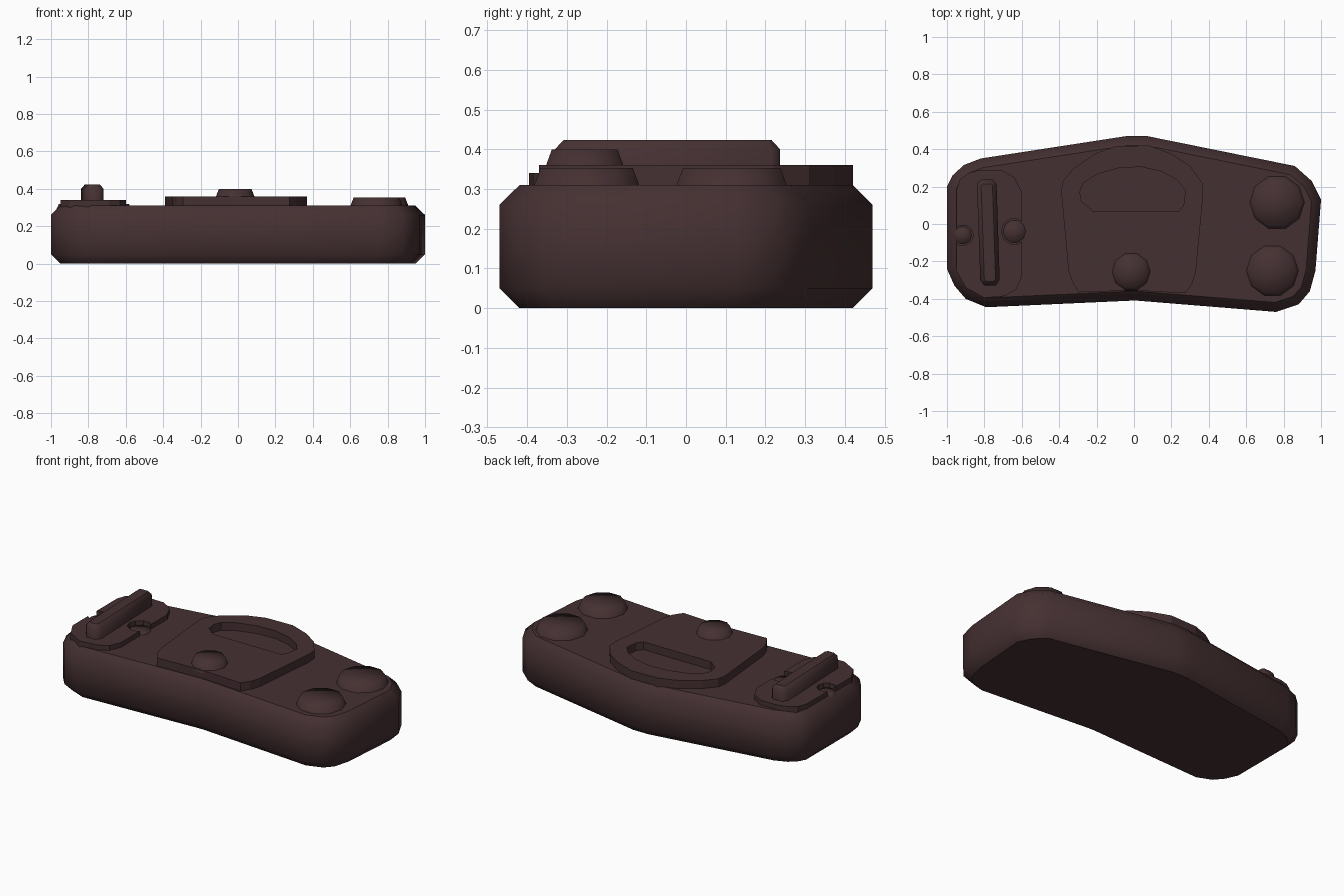
import bpy, bmesh, math
from mathutils import Vector

if "Cube" in bpy.data.objects:
    bpy.data.objects.remove(bpy.data.objects["Cube"])

plastic = bpy.data.materials.new("dark_brown")
plastic.diffuse_color = (0.060, 0.030, 0.032, 1)
plastic.use_nodes = True
plastic.node_tree.nodes["Principled BSDF"].inputs["Base Color"].default_value = plastic.diffuse_color


def offset(pts, d):
    """Shrink a counter-clockwise outline by d with mitred corners."""
    out, n = [], len(pts)
    for i in range(n):
        a, b, c = (Vector(pts[j % n]) for j in (i - 1, i, i + 1))
        u, v = (b - a).normalized(), (c - b).normalized()
        n1, n2 = Vector((-u.y, u.x)), Vector((-v.y, v.x))
        out.append(tuple(b + (n1 + n2) * d / (1 + n1.dot(n2))))
    return out


def loft(name, outline, levels, smooth_sides=False, smooth_caps=False):
    """Stack copies of an outline; levels are (z, inset) pairs."""
    bm = bmesh.new()
    rings = [[bm.verts.new((x, y, z)) for x, y in offset(outline, d)] for z, d in levels]
    n = len(outline)
    for lo, hi in zip(rings, rings[1:]):
        for i in range(n):
            f = bm.faces.new((lo[i], lo[(i + 1) % n], hi[(i + 1) % n], hi[i]))
            f.smooth = smooth_sides
    bottom = bm.faces.new(rings[0][::-1])
    top = bm.faces.new(rings[-1])
    if smooth_caps:  # fan cap whose soft normals read as a dome
        top.smooth = True
        bmesh.ops.poke(bm, faces=[top])
    bm.normal_update()
    me = bpy.data.meshes.new(name)
    bm.to_mesh(me)
    bm.free()
    me.materials.append(plastic)
    ob = bpy.data.objects.new(name, me)
    bpy.context.collection.objects.link(ob)
    return ob


def circle(x, y, r, n=10):
    return [(x + r * math.cos(2 * math.pi * i / n), y + r * math.sin(2 * math.pi * i / n))
            for i in range(n)]


def cut(ob, cutter):
    cutter.hide_render = True
    cutter.hide_viewport = True
    m = ob.modifiers.new("cut", 'BOOLEAN')
    m.operation, m.object, m.solver = 'DIFFERENCE', cutter, 'EXACT'


# Main casing, gently bent like a boomerang, chamfered top and bottom
casing = [(-.04, .47), (-.82, .35), (-.91, .315), (-.97, .26), (-1, .2), (-1, -.24),
          (-.96, -.33), (-.9, -.4), (-.79, -.445), (-.02, -.41), (.02, -.41), (.76, -.47),
          (.88, -.43), (.94, -.36), (.97, -.25), (1, .13), (.95, .23), (.86, .31), (.07, .47)]
loft("casing", casing, [(0, .05), (.05, 0), (.26, 0), (.31, .05)], smooth_sides=True)

# Raised centre panel with a half-moon window
panel = [(-.1, .415), (-.2, .38), (-.32, .3), (-.38, .23), (-.39, .18), (-.35, -.25),
         (-.33, -.31), (-.295, -.365), (0, -.355), (.275, -.37), (.31, -.32), (.33, -.26),
         (.37, .16), (.365, .22), (.3, .31), (.2, .375), (.08, .42)]
window = [(-.08, .3), (-.2, .265), (-.27, .22), (-.29, .17), (-.28, .12), (-.22, .07),
          (.24, .07), (.265, .1), (.275, .18), (.23, .235), (.15, .28), (.04, .305)]
centre_panel = loft("centre_panel", panel, [(.3, 0), (.36, 0)])
cut(centre_panel, loft("window_cutter", window, [(.312, 0), (.4, 0)]))

# Raised side plate with two notches, each holding a low stud
plate = [(-.82, .29), (-.88, .275), (-.93, .24), (-.95, .18), (-.95, -.25), (-.9, -.34),
         (-.8, -.395), (-.69, -.385), (-.63, -.35), (-.6, -.28), (-.6, .17), (-.64, .25),
         (-.71, .29)]
side_plate = loft("side_plate", plate, [(.3, 0), (.34, 0)])
for side, x, y, r in (("outer", -.915, -.06, .056), ("inner", -.64, -.04, .07)):
    cut(side_plate, loft(side + "_notch_cutter", circle(x, y, r), [(.28, 0), (.4, 0)]))
    loft(side + "_stud", circle(x, y, r), [(.29, 0), (.318, .012)], True, True)

# Slightly slanted slider bar with chamfered top
bar = [(-.815, .237), (-.84, .215), (-.822, -.3), (-.8, -.33), (-.74, -.33), (-.718, -.3),
       (-.735, .215), (-.755, .237)]
loft("slider_bar", bar, [(.32, 0), (.4, 0), (.424, .022)], smooth_sides=True)

# Round push buttons
for name, x, y, r, z0, z1 in (("back_button", .765, .115, .15, .31, .353),
                              ("front_button", .74, -.25, .143, .31, .353),
                              ("centre_button", -.015, -.255, .108, .355, .4)):
    loft(name, circle(x, y, r), [(z0 - .01, 0), (z1, .02)], True, True)
